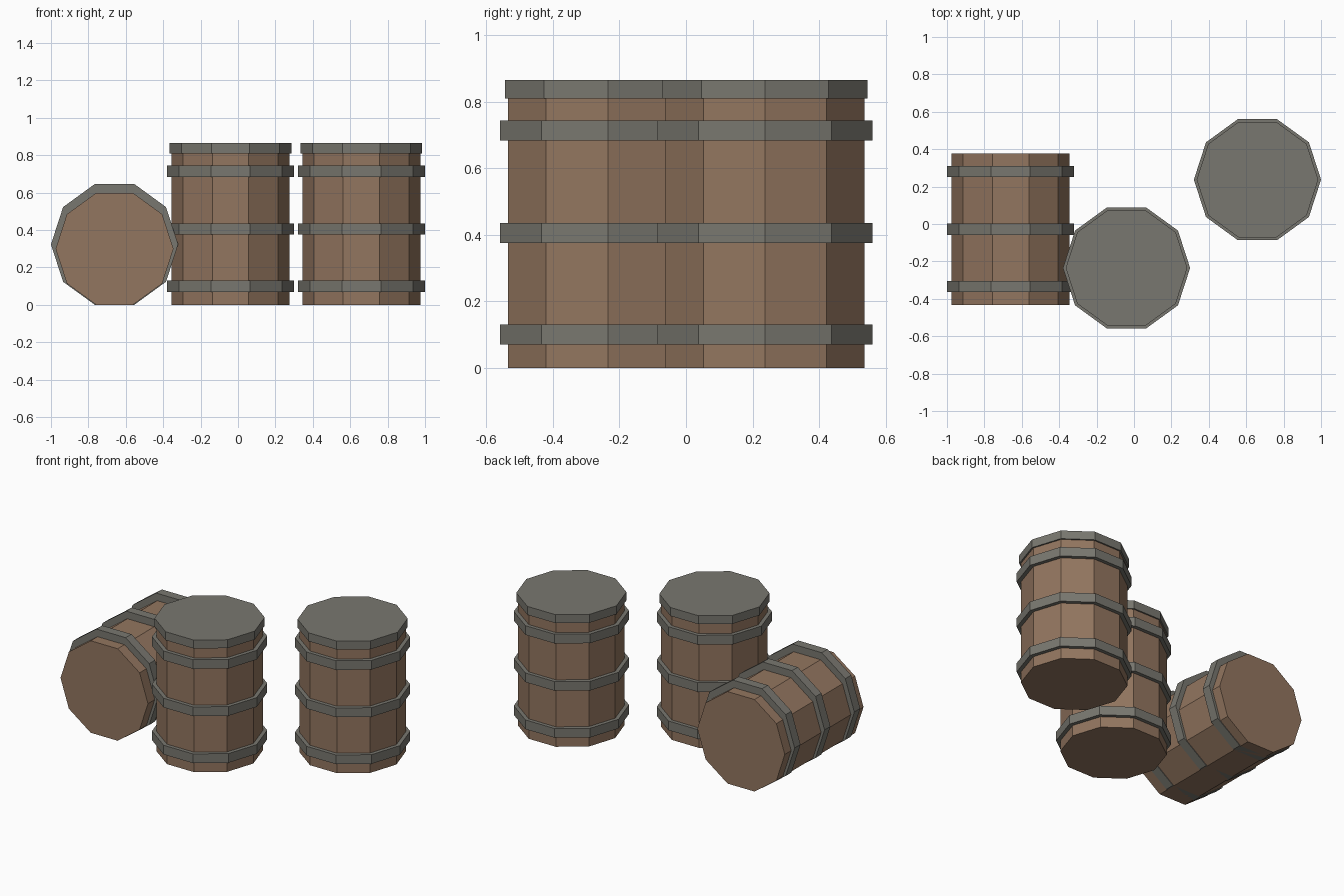
import bpy, bmesh, math
from mathutils import Matrix, Vector

if "Cube" in bpy.data.objects:
    bpy.data.objects.remove(bpy.data.objects["Cube"])

SIDES = 10
BODY_R, HOOP_R, LID_R = 0.315, 0.34, 0.325
BODY_H, LID_H, HOOP_H = 0.81, 0.055, 0.06
HOOP_STARTS = (0.07, 0.376, 0.684)
FLAT = math.cos(math.pi / SIDES)  # ratio of flat-side distance to corner radius


def material(name, color):
    m = bpy.data.materials.new(name)
    m.diffuse_color = (*color, 1)
    m.use_nodes = True
    m.node_tree.nodes["Principled BSDF"].inputs["Base Color"].default_value = m.diffuse_color
    return m


wood = material("wood", (0.29, 0.18, 0.115))
iron = material("iron", (0.19, 0.185, 0.16))


def drum(name, radius, start, height, matrix, mat):
    """Ten-sided solid with corners on the x axis, extruded along local z."""
    bm = bmesh.new()
    ring = [bm.verts.new((radius * math.cos(math.tau * i / SIDES),
                          radius * math.sin(math.tau * i / SIDES), start))
            for i in range(SIDES)]
    base = bm.faces.new(ring)
    top = bmesh.ops.extrude_face_region(bm, geom=[base], use_keep_orig=True)["geom"]
    verts = [g for g in top if isinstance(g, bmesh.types.BMVert)]
    bmesh.ops.translate(bm, verts=verts, vec=(0, 0, height))
    bmesh.ops.recalc_face_normals(bm, faces=bm.faces)
    mesh = bpy.data.meshes.new(name)
    bm.to_mesh(mesh)
    bm.free()
    mesh.materials.append(mat)
    ob = bpy.data.objects.new(name, mesh)
    ob.matrix_world = matrix
    bpy.context.collection.objects.link(ob)


def barrel(name, body_matrix, hoop_matrix, lid):
    drum(name + "_body", BODY_R, 0, BODY_H, body_matrix, wood)
    for i, start in enumerate(HOOP_STARTS):
        drum(f"{name}_hoop_{i + 1}", HOOP_R, start, HOOP_H, hoop_matrix, iron)
    if lid:
        drum(name + "_lid", LID_R, BODY_H, LID_H, body_matrix, iron)


# Two standing barrels with lids
for name, x, y in (("middle_barrel", -0.04, -0.235), ("right_barrel", 0.66, 0.237)):
    m = Matrix.Translation((x, y, 0))
    barrel(name, m, m, True)

# Barrel lying along y; body and hoops both rest on the ground
lay = Matrix.Rotation(-math.pi / 2, 4, 'X')
barrel("lying_barrel",
       Matrix.Translation((-0.66, -0.434, BODY_R * FLAT)) @ lay,
       Matrix.Translation((-0.66, -0.434, HOOP_R * FLAT)) @ lay,
       False)
